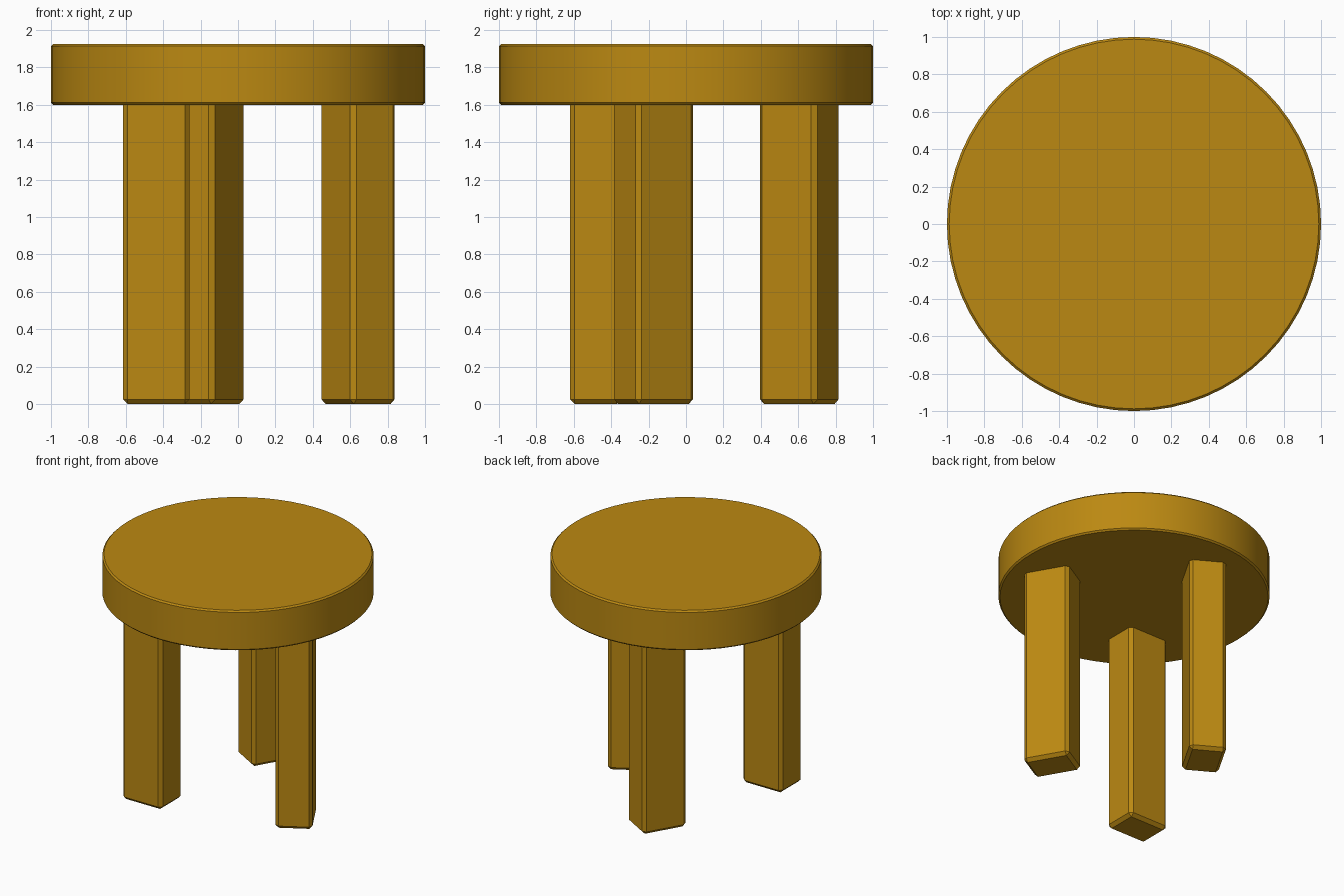
import bpy
from math import radians, cos, sin

cube = bpy.data.objects.get("Cube")
if cube:
    bpy.data.objects.remove(cube, do_unlink=True)

# One warm wood colour for everything
COLOUR = (0.5, 0.25, 0.006, 1)
wood = bpy.data.materials.new("golden_wood")
wood.use_nodes = True
wood.diffuse_color = COLOUR
shader = next(n for n in wood.node_tree.nodes if n.type == 'BSDF_PRINCIPLED')
shader.inputs["Base Color"].default_value = COLOUR

SEAT_BOTTOM, SEAT_TOP = 1.6, 1.925
LEG_LENGTH, LEG_WIDTH = 0.355, 0.275
LEG_TOP = SEAT_BOTTOM + 0.03          # legs are let into the seat
LEG_RING, RING_X, RING_Y = 0.648, 0.013, -0.017


def finish(name, chamfer):
    """Name the active part, chamfer its edges, colour and shade it."""
    part = bpy.context.object
    part.name = name
    bpy.ops.object.transform_apply(location=False, rotation=False, scale=True)
    part.data.materials.append(wood)
    bevel = part.modifiers.new("chamfer", 'BEVEL')
    bevel.width = chamfer
    bevel.segments = 1
    bevel.limit_method = 'ANGLE'
    bpy.ops.object.modifier_apply(modifier=bevel.name)
    bpy.ops.object.shade_smooth_by_angle(angle=radians(30))


# Round seat
bpy.ops.mesh.primitive_cylinder_add(
    vertices=64, radius=1, depth=SEAT_TOP - SEAT_BOTTOM,
    location=(0, 0, (SEAT_TOP + SEAT_BOTTOM) / 2))
finish("seat", 0.012)

# Three rectangular legs, evenly turned about the ring centre
for name, turn in (("front_right_leg", 226), ("left_leg", 346), ("back_leg", 106)):
    a = radians(turn)
    bpy.ops.mesh.primitive_cube_add(
        size=1,
        location=(RING_X + LEG_RING * cos(a), RING_Y + LEG_RING * sin(a), LEG_TOP / 2),
        rotation=(0, 0, a + radians(134)))
    bpy.context.object.scale = (LEG_LENGTH, LEG_WIDTH, LEG_TOP)
    finish(name, 0.025)
